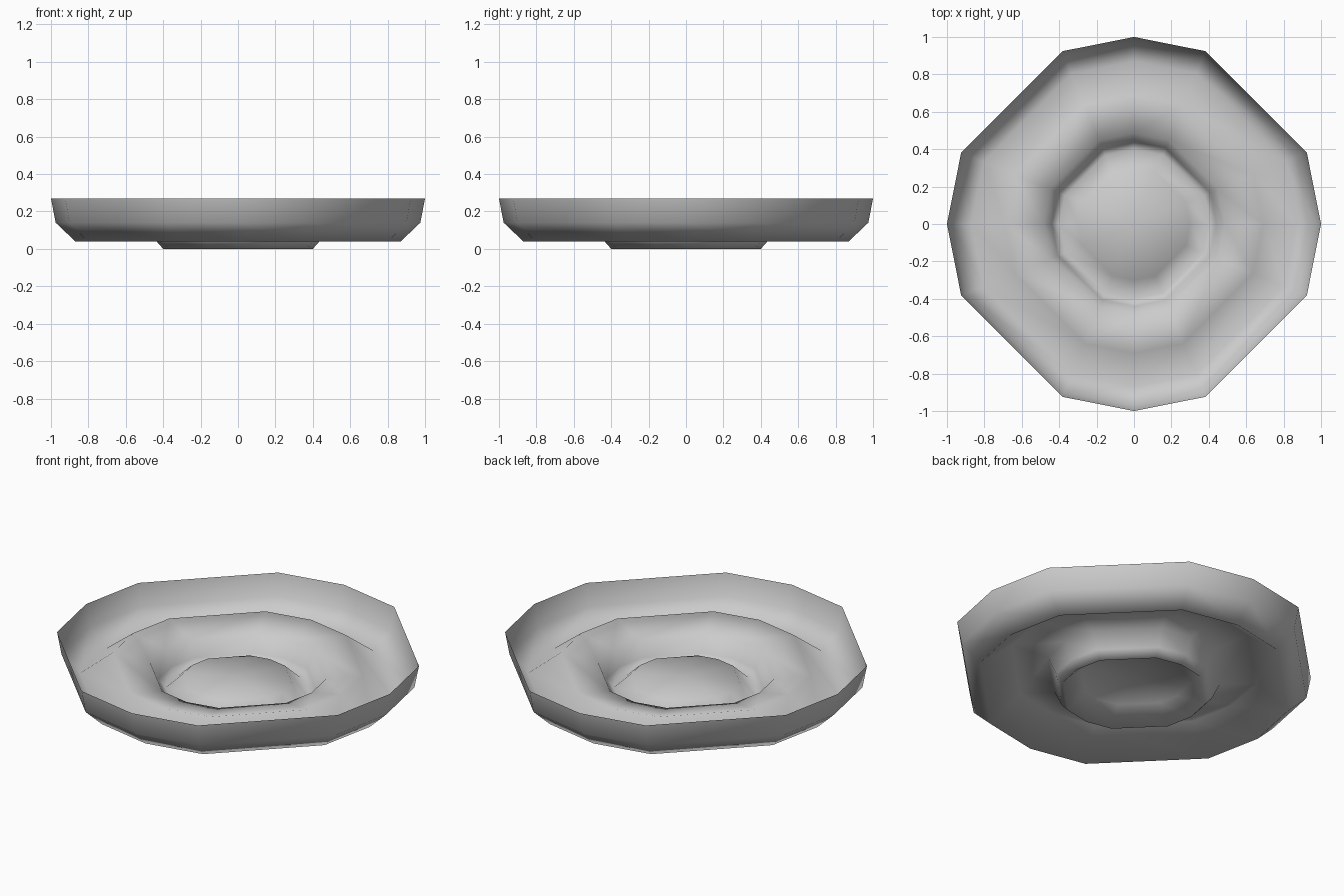
import bpy, bmesh
from math import sin, cos, radians

if "Cube" in bpy.data.objects:
    bpy.data.objects.remove(bpy.data.objects["Cube"])

# Twelve uneven directions: the outline of a chamfered octagonal dish
ANGLES = [q * 90 + a for q in range(4) for a in (0, 22.5, 67.5)]

# Radius and height from the rim inward: wall, groove, ridge, step, foot, dome
PROFILE = [(1.0, 0.27), (0.975, 0.14), (0.87, 0.04), (0.69, 0.18),
           (0.485, 0.14), (0.44, 0.045), (0.40, 0.0), (0.30, 0.095)]
CENTRE_HEIGHT = 0.11

bm = bmesh.new()
rings = [[bm.verts.new((r * cos(radians(a)), r * sin(radians(a)), z)) for a in ANGLES]
         for r, z in PROFILE]
n = len(ANGLES)

# Bands between neighbouring rings
for outer, inner in zip(rings, rings[1:]):
    for i in range(n):
        j = (i + 1) % n
        bm.faces.new((outer[i], outer[j], inner[j], inner[i]))

# Low domed centre
centre = bm.verts.new((0, 0, CENTRE_HEIGHT))
for i in range(n):
    bm.faces.new((rings[-1][i], rings[-1][(i + 1) % n], centre))

for f in bm.faces:
    f.smooth = True
mesh = bpy.data.meshes.new("dish")
bm.to_mesh(mesh)
bm.free()
dish = bpy.data.objects.new("dish", mesh)
bpy.context.collection.objects.link(dish)
